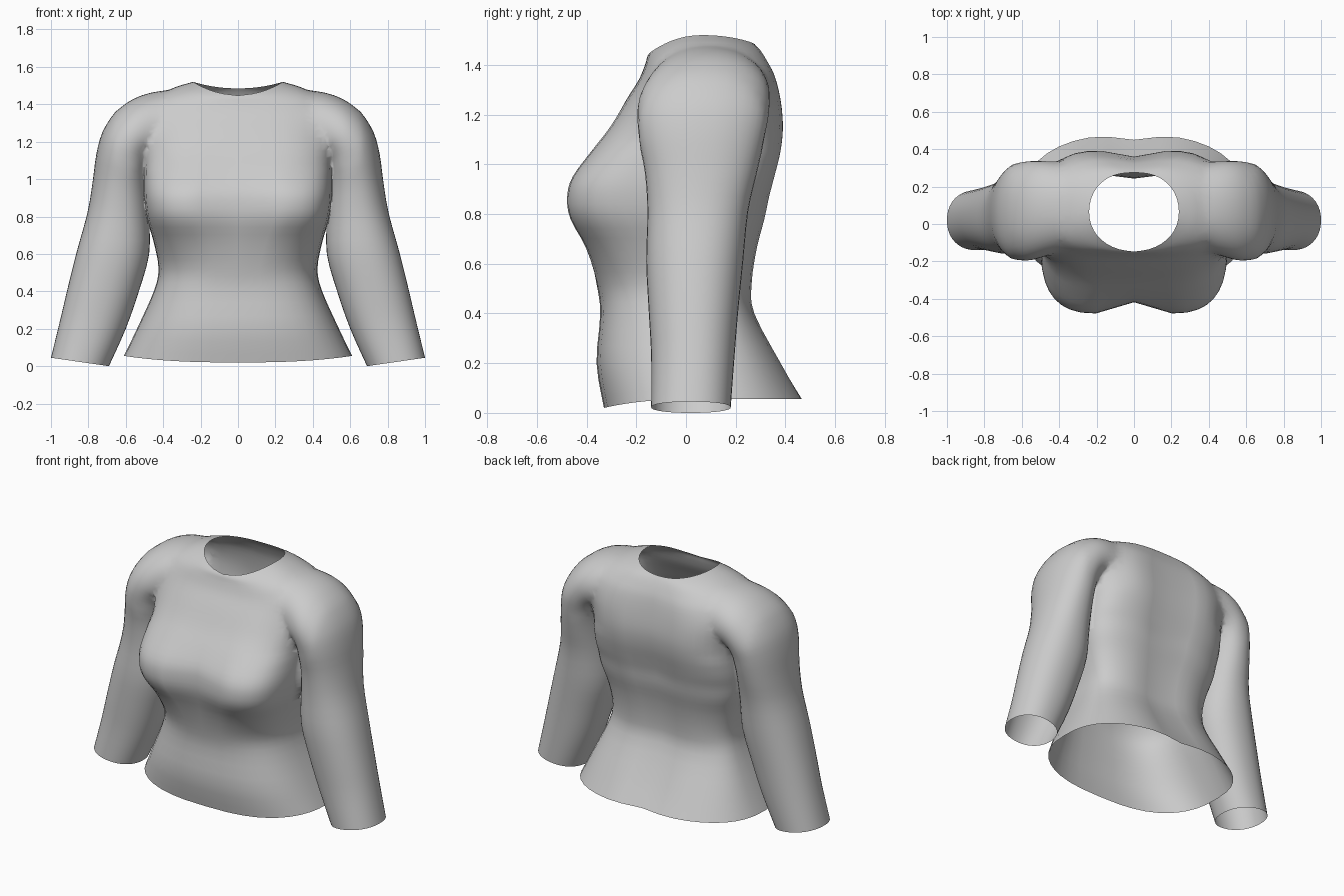
import bpy, bmesh, math
from mathutils import Vector

cube = bpy.data.objects.get("Cube")
if cube:
    bpy.data.objects.remove(cube, do_unlink=True)

fabric = bpy.data.materials.new("grey_fabric")
fabric.use_nodes = True
grey = (0.6, 0.6, 0.6, 1)
fabric.diffuse_color = grey
fabric.node_tree.nodes["Principled BSDF"].inputs["Base Color"].default_value = grey

SEGMENTS = 40
STEPS = 3


def smooth_rows(rows):
    """Catmull-Rom interpolation between rows of section parameters."""
    padded = [rows[0]] + rows + [rows[-1]]
    result = []
    for a, b, c, d in zip(padded, padded[1:], padded[2:], padded[3:]):
        for k in range(STEPS):
            t = k / STEPS
            result.append([
                q + 0.5 * t * (r - p + t * (2 * p - 5 * q + 4 * r - s + t * (3 * (q - r) + s - p)))
                for p, q, r, s in zip(a, b, c, d)])
    return result + [rows[-1]]


def power(value, exponent):
    return math.copysign(abs(value) ** exponent, value)


def torso_ring(row):
    z_front, z_side, z_back, width, front, back, box_f, box_b, groove_f, groove_b = row
    middle = 0.065
    points = []
    for i in range(SEGMENTS):
        angle = math.tau * i / SEGMENTS
        c, s = math.cos(angle), math.sin(angle)
        is_front = s < 0
        box = box_f if is_front else box_b
        x = width * power(c, box)
        depth = middle - front if is_front else back - middle
        groove = groove_f if is_front else groove_b
        depth -= groove * math.exp(-(x / 0.13) ** 2)
        z_end = z_front if is_front else z_back
        points.append(Vector((x, middle + depth * power(s, box), z_side + (z_end - z_side) * s * s)))
    return points


def sleeve_ring(row, side):
    x_in, z_in, x_out, z_out, front, back = row
    points = []
    for i in range(SEGMENTS):
        angle = math.tau * i / SEGMENTS
        c, s = power(math.cos(angle), 0.92), power(math.sin(angle), 0.92)
        x = (x_in + x_out) / 2 + c * (x_out - x_in) / 2
        z = (z_in + z_out) / 2 + c * (z_out - z_in) / 2
        points.append(Vector((side * x, (front + back) / 2 + s * (back - front) / 2, z)))
    return points


def loft(name, rings):
    """Closed tube through the rings; returns the object and its end-cap centres."""
    bm = bmesh.new()
    loops = [[bm.verts.new(p) for p in ring] for ring in rings]
    for low, high in zip(loops, loops[1:]):
        for i in range(SEGMENTS):
            j = (i + 1) % SEGMENTS
            bm.faces.new((low[i], low[j], high[j], high[i]))
    centres = []
    for ring, loop in ((rings[0], loops[0]), (rings[-1], loops[-1])):
        centre = sum(ring, Vector()) / SEGMENTS
        hub = bm.verts.new(centre)
        centres.append(centre)
        for i in range(SEGMENTS):
            bm.faces.new((loop[i], loop[(i + 1) % SEGMENTS], hub))
    bmesh.ops.recalc_face_normals(bm, faces=bm.faces)
    mesh = bpy.data.meshes.new(name)
    bm.to_mesh(mesh)
    bm.free()
    mesh.materials.append(fabric)
    obj = bpy.data.objects.new(name, mesh)
    bpy.context.collection.objects.link(obj)
    return obj, centres


# Torso sections from hem to neckline
torso_rows = [
    [0.02, 0.055, 0.055, 0.61, -0.33, 0.48, 0.75, 0.8, 0, 0.03],
    [0.2, 0.2, 0.2, 0.54, -0.36, 0.395, 0.75, 0.75, 0, 0.04],
    [0.4, 0.4, 0.4, 0.45, -0.345, 0.285, 0.7, 0.7, 0, 0.03],
    [0.52, 0.52, 0.52, 0.425, -0.36, 0.275, 0.7, 0.7, 0, 0.03],
    [0.66, 0.66, 0.66, 0.45, -0.41, 0.295, 0.6, 0.7, 0.02, 0.03],
    [0.78, 0.78, 0.78, 0.485, -0.475, 0.325, 0.5, 0.65, 0.06, 0.03],
    [0.87, 0.87, 0.87, 0.5, -0.487, 0.345, 0.48, 0.65, 0.07, 0.04],
    [0.95, 0.95, 0.95, 0.505, -0.465, 0.365, 0.5, 0.6, 0.06, 0.04],
    [1.05, 1.05, 1.05, 0.505, -0.39, 0.39, 0.55, 0.6, 0.03, 0.04],
    [1.15, 1.15, 1.15, 0.51, -0.31, 0.4, 0.6, 0.6, 0.01, 0.04],
    [1.26, 1.26, 1.26, 0.52, -0.24, 0.39, 0.65, 0.6, 0, 0.04],
    [1.34, 1.36, 1.36, 0.51, -0.19, 0.365, 0.7, 0.65, 0, 0.03],
    [1.4, 1.44, 1.42, 0.45, -0.165, 0.335, 0.75, 0.75, 0, 0.02],
    [1.435, 1.49, 1.465, 0.34, -0.155, 0.31, 0.85, 0.85, 0, 0.02],
    [1.45, 1.52, 1.485, 0.24, -0.145, 0.285, 0.95, 0.95, 0, 0.01],
]
# Sleeve sections from cuff to inside the shoulder: inner x z, outer x z, front, back
sleeve_rows = [
    [0.69, 0, 1.0, 0.045, -0.14, 0.18],
    [0.6, 0.2, 0.95, 0.25, -0.14, 0.195],
    [0.53, 0.4, 0.91, 0.42, -0.15, 0.21],
    [0.475, 0.6, 0.86, 0.62, -0.16, 0.23],
    [0.475, 0.8, 0.805, 0.82, -0.155, 0.25],
    [0.48, 0.95, 0.778, 0.98, -0.165, 0.285],
    [0.475, 1.06, 0.758, 1.13, -0.19, 0.315],
    [0.46, 1.12, 0.725, 1.25, -0.2, 0.335],
    [0.43, 1.14, 0.655, 1.36, -0.195, 0.34],
    [0.38, 1.15, 0.56, 1.435, -0.17, 0.34],
    [0.32, 1.15, 0.42, 1.475, -0.14, 0.32],
    [0.25, 1.15, 0.28, 1.46, -0.1, 0.27],
]

torso, openings = loft("torso", [torso_ring(r) for r in smooth_rows(torso_rows)])
sleeves = []
for name, side in (("left_sleeve", 1), ("right_sleeve", -1)):
    sleeve, ends = loft(name, [sleeve_ring(r, side) for r in smooth_rows(sleeve_rows)])
    openings.append(ends[0])
    sleeves.append(sleeve)
    union = torso.modifiers.new(name, "BOOLEAN")
    union.operation = "UNION"
    union.solver = "EXACT"
    union.object = sleeve

# Join torso and sleeves into one shell
graph = bpy.context.evaluated_depsgraph_get()
mesh = bpy.data.meshes.new_from_object(torso.evaluated_get(graph))
torso.modifiers.clear()
torso.data = mesh
for sleeve in sleeves:
    bpy.data.objects.remove(sleeve, do_unlink=True)
torso.name = "long_sleeve_top"
mesh.name = "long_sleeve_top"

bm = bmesh.new()
bm.from_mesh(mesh)
# Open the hem, neckline and cuffs
hubs = [v for v in bm.verts if any((v.co - c).length < 0.003 for c in openings)]
bmesh.ops.delete(bm, geom=hubs, context="VERTS")
# Soften the shoulder seams
bmesh.ops.remove_doubles(bm, verts=bm.verts, dist=0.006)
seam = [v for v in bm.verts if 0.36 < abs(v.co.x) < 0.64 and v.co.z > 1.08]
for _ in range(5):
    bmesh.ops.smooth_vert(bm, verts=seam, factor=0.5,
                          use_axis_x=True, use_axis_y=True, use_axis_z=True)
bm.to_mesh(mesh)
bm.free()
if not mesh.materials:
    mesh.materials.append(fabric)
mesh.shade_smooth()
